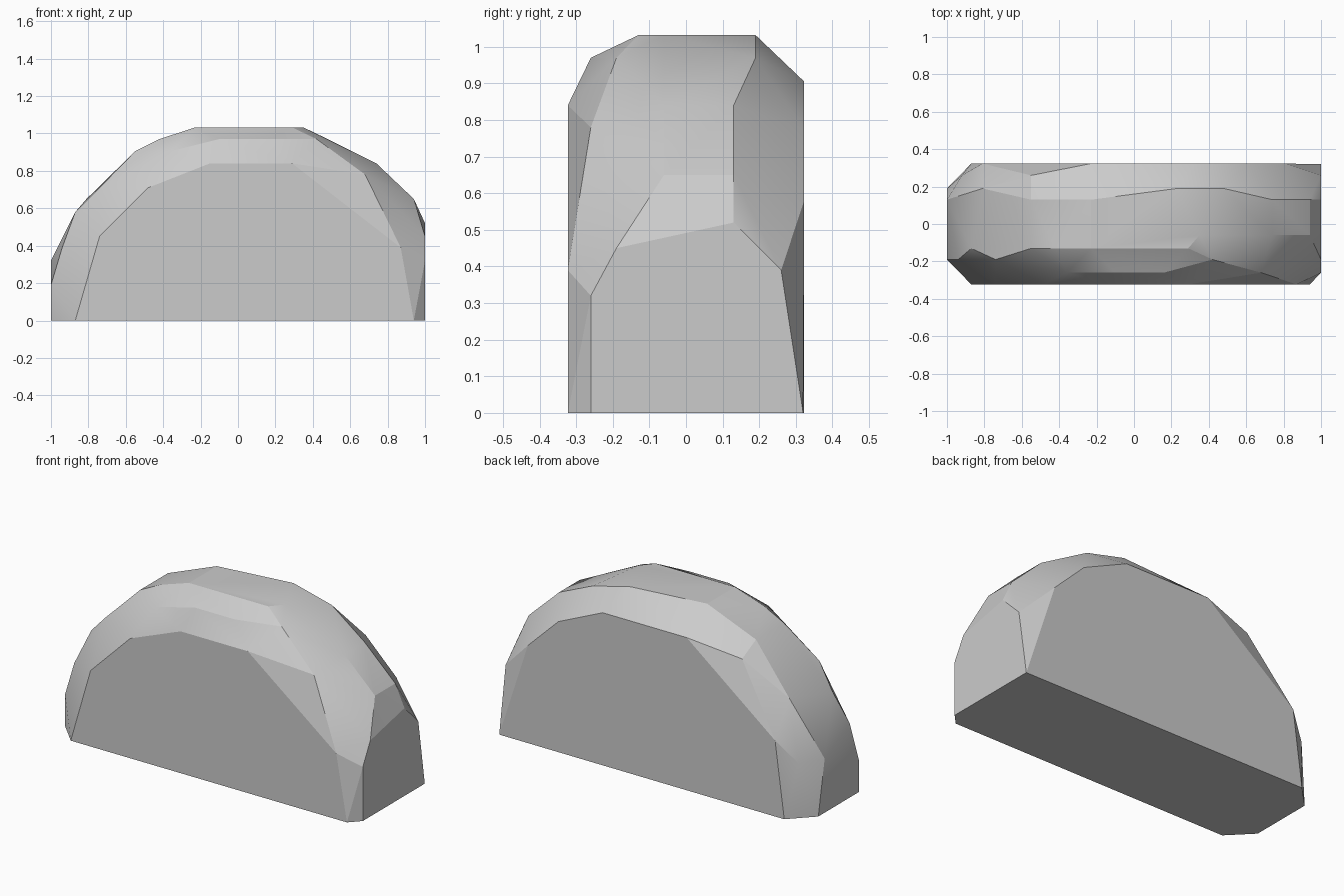
import bpy
import bmesh
import math

cube = bpy.data.objects.get("Cube")
if cube:
    bpy.data.objects.remove(cube, do_unlink=True)

# One plain stone colour
stone = bpy.data.materials.new("stone_grey")
stone.use_nodes = True
GREY = (0.6, 0.6, 0.6, 1.0)
stone.diffuse_color = GREY
stone.node_tree.nodes["Principled BSDF"].inputs["Base Color"].default_value = GREY

# Flat front and back profiles as (x, z)
front_profile = [(-0.87, 0), (-0.74, 0.45), (-0.48, 0.71), (-0.15, 0.84),
                 (0.29, 0.84), (0.87, 0.39), (0.94, 0)]
back_profile = [(-0.87, 0), (-0.81, 0.45), (-0.23, 0.905), (0.32, 0.905),
                (0.61, 0.775), (0.81, 0.58), (1.0, 0)]

# Flat ends as (y, z)
left_end = [(-0.26, 0), (-0.26, 0.32), (-0.19, 0.45), (0.13, 0.52),
            (0.26, 0.39), (0.32, 0)]
right_end = [(-0.19, 0), (-0.19, 0.19), (0.13, 0.32), (0.19, 0)]

# Flat crown as (x, y)
crown = [(-0.23, -0.13), (0.29, -0.13), (0.35, -0.06), (0.23, 0.19), (-0.23, 0.13)]

# Chipped corners of the rounded shoulder, as (x, y, z)
shoulder = [(-0.94, -0.19, 0.39), (-0.87, -0.13, 0.58), (-0.74, -0.19, 0.71),
            (-0.55, -0.13, 0.905), (-0.42, -0.13, 0.97), (-0.36, -0.26, 0.905),
            (-0.10, -0.26, 0.97), (0.16, -0.26, 0.97), (0.42, -0.19, 0.97),
            (0.68, -0.26, 0.78), (0.74, -0.06, 0.84), (0.87, -0.19, 0.58),
            (0.94, -0.06, 0.65), (0.94, 0.13, 0.65), (0.74, 0.13, 0.84),
            (0.48, 0.19, 0.97), (-0.55, 0.13, 0.905), (-0.55, 0.26, 0.84),
            (-0.81, 0.19, 0.65), (-0.92, 0.26, 0.32)]

points = ([(x, -0.323, z) for x, z in front_profile]
          + [(x, 0.323, z) for x, z in back_profile]
          + [(1.0, y, z) for y, z in left_end]
          + [(-1.0, y, z) for y, z in right_end]
          + [(x, y, 1.032) for x, y in crown]
          + shoulder)

# Wrap a convex skin around the corners and merge its flat areas
bm = bmesh.new()
for p in points:
    bm.verts.new(p)
bmesh.ops.remove_doubles(bm, verts=bm.verts, dist=0.01)
hull = bmesh.ops.convex_hull(bm, input=bm.verts)
inside = {g for g in hull["geom_interior"] + hull["geom_unused"]
          if isinstance(g, bmesh.types.BMVert)}
bmesh.ops.delete(bm, geom=list(inside), context='VERTS')
bmesh.ops.dissolve_limit(bm, angle_limit=math.radians(1.5),
                         verts=bm.verts, edges=bm.edges)
bmesh.ops.recalc_face_normals(bm, faces=bm.faces)

mesh = bpy.data.meshes.new("half_round_boulder")
bm.to_mesh(mesh)
bm.free()
mesh.materials.append(stone)
boulder = bpy.data.objects.new("half_round_boulder", mesh)
bpy.context.collection.objects.link(boulder)

# Soften shallow facets, keep the hard rims
bpy.ops.object.select_all(action='DESELECT')
boulder.select_set(True)
bpy.context.view_layer.objects.active = boulder
bpy.ops.object.shade_smooth_by_angle(angle=math.radians(18))
